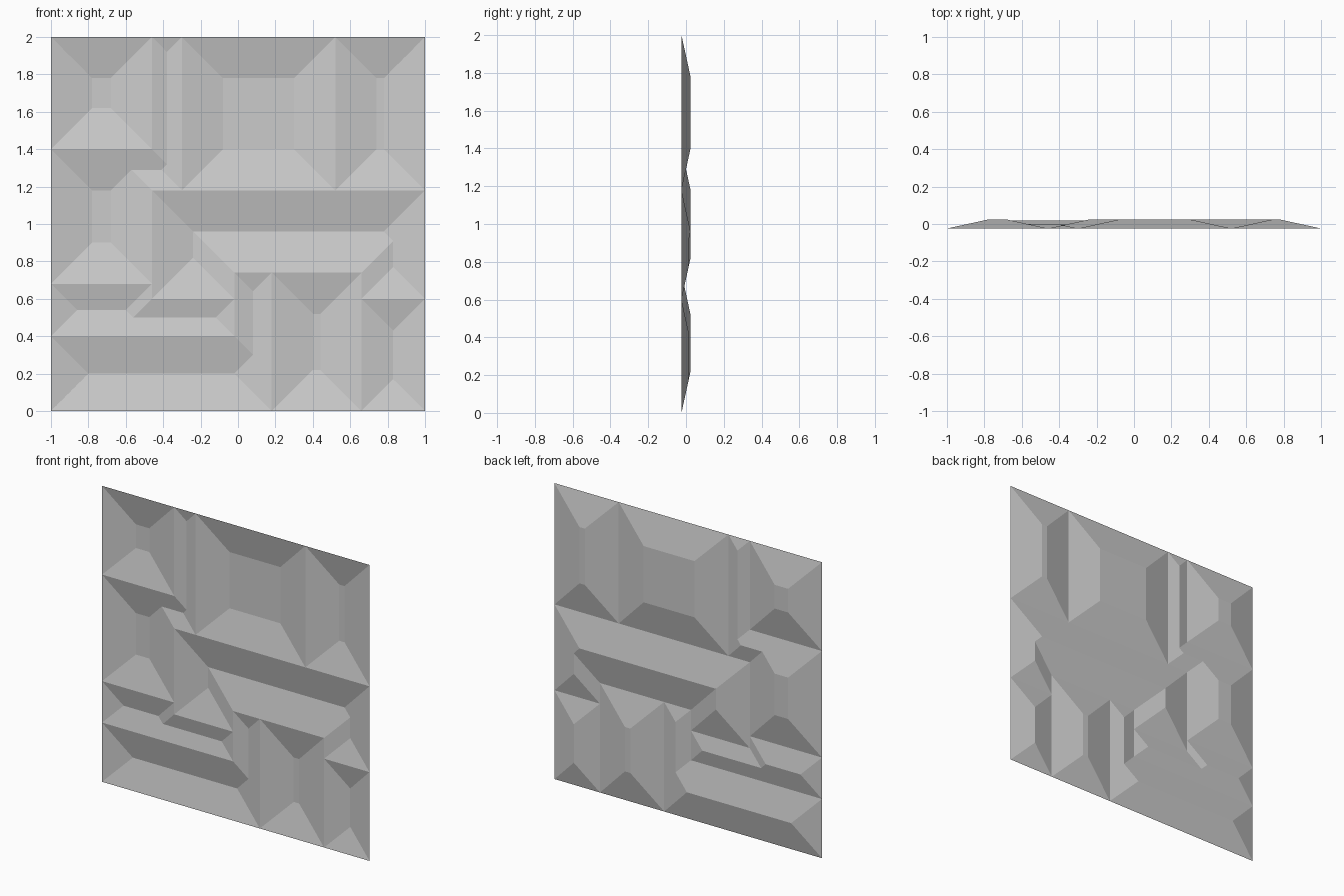
import bpy
import bmesh

if "Cube" in bpy.data.objects:
    bpy.data.objects.remove(bpy.data.objects["Cube"])

STEP = 0.01          # lattice spacing
INSET = 22           # bevel width in lattice steps
DEPTH = 0.048        # total relief depth

# Recessed panels as (x0, x1, z0, z1) in lattice steps; overlapping ones merge
PANELS = [
    (-100, -46, 140, 200),   # upper left
    (-46, -30, 118, 200),    # narrow upper groove
    (-100, -30, 118, 140),   # foot of the groove
    (-100, -46, 68, 140),    # middle left
    (-30, 52, 118, 200),     # large upper centre
    (52, 100, 118, 200),     # upper right
    (-46, 100, 74, 118),     # long middle bar
    (-46, -2, 60, 118),      # left leg of the bar
    (66, 100, 60, 118),      # right leg of the bar
    (-100, -46, 40, 68),     # lower left step
    (-100, -2, 40, 60),      # lower left bar
    (-100, 18, 0, 40),       # bottom left bar
    (-2, 18, 0, 74),         # narrow lower groove
    (18, 66, 0, 74),         # lower centre
    (66, 100, 0, 60),        # lower right
]


def recess(x, z):
    """Depth of the chamfered panels at a lattice point."""
    best = 0
    for x0, x1, z0, z1 in PANELS:
        best = max(best, min(x - x0, x1 - x, z - z0, z1 - z, INSET))
    return best


# Relief sheet: lattice whose diagonals follow the chamfer creases
bm = bmesh.new()
height, vert = {}, {}
for x in range(-100, 101):
    for z in range(0, 201):
        h = recess(x, z)
        height[x, z] = h
        vert[x, z] = bm.verts.new((x * STEP, (h / INSET - 0.5) * DEPTH, z * STEP))

for x in range(-100, 100):
    for z in range(0, 200):
        a, b, c, d = (x, z), (x + 1, z), (x + 1, z + 1), (x, z + 1)
        ha, hb, hc, hd = (height[k] for k in (a, b, c, d))
        if ha + hc == hb + hd:
            tris = [(a, b, c, d)]
        elif abs((ha + hc) / 2 - recess(x + 0.5, z + 0.5)) < 0.01:
            tris = [(a, b, c), (a, c, d)]
        else:
            tris = [(a, b, d), (b, c, d)]
        for t in tris:
            bm.faces.new([vert[k] for k in t])

# Merge coplanar pieces into large flat faces
bmesh.ops.dissolve_limit(bm, angle_limit=0.01, verts=bm.verts[:], edges=bm.edges[:])
bmesh.ops.triangulate(bm, faces=[f for f in bm.faces if len(f.verts) > 4])

mesh = bpy.data.meshes.new("relief_panel")
bm.to_mesh(mesh)
bm.free()

grey = bpy.data.materials.new("plain_grey")
grey.diffuse_color = (0.6, 0.6, 0.6, 1.0)
grey.use_nodes = True
grey.node_tree.nodes["Principled BSDF"].inputs["Base Color"].default_value = grey.diffuse_color
mesh.materials.append(grey)

panel = bpy.data.objects.new("relief_panel", mesh)
bpy.context.collection.objects.link(panel)
